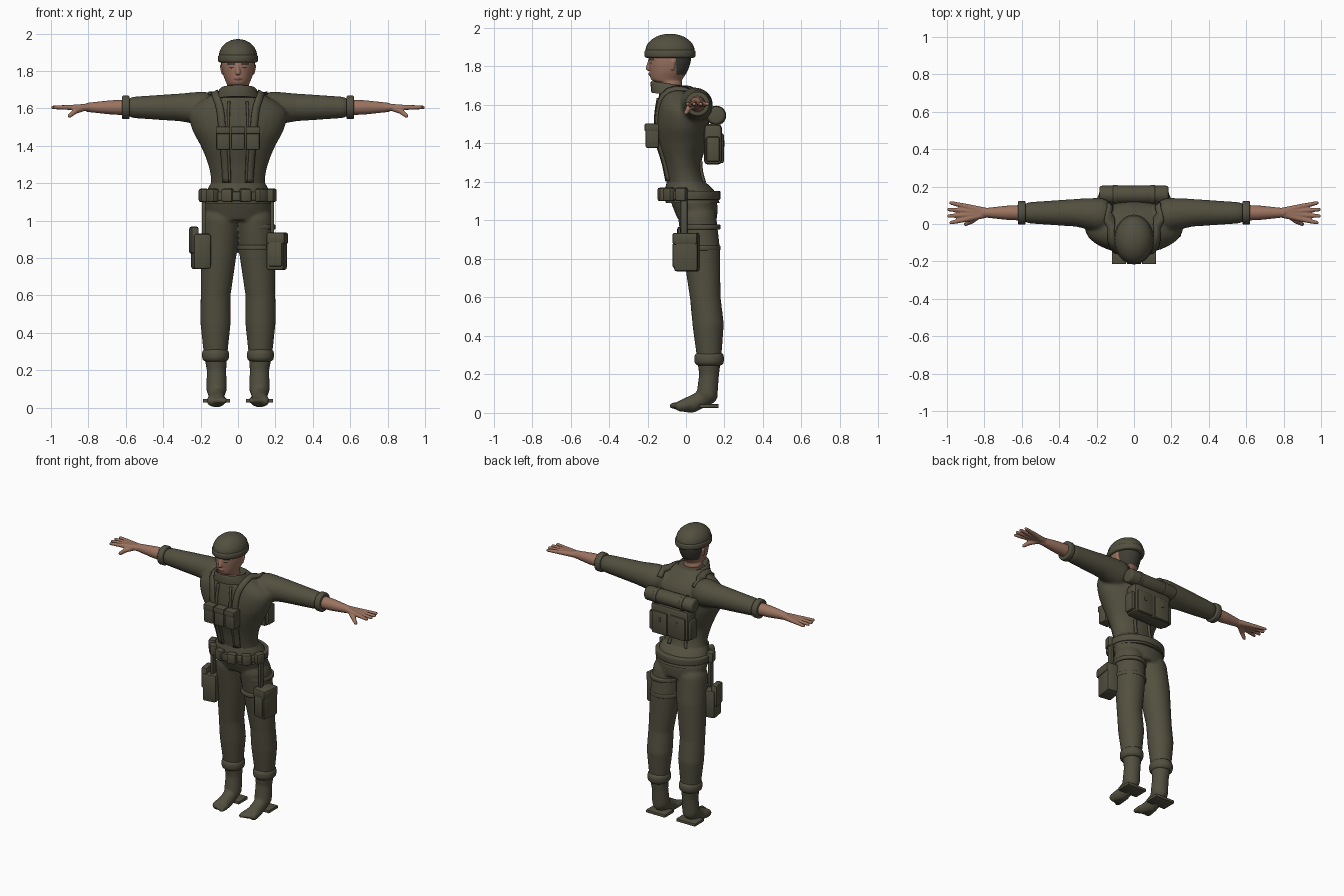
import bpy, bmesh, math
from mathutils import Vector, Matrix

old = bpy.data.objects.get("Cube")
if old:
    bpy.data.objects.remove(old, do_unlink=True)


def material(name, *rgb):
    mat = bpy.data.materials.new(name)
    mat.use_nodes = True
    mat.diffuse_color = (*rgb, 1)
    mat.node_tree.nodes["Principled BSDF"].inputs["Base Color"].default_value = (*rgb, 1)
    return mat


OLIVE = material("olive cloth", .085, .079, .05)
SKIN = material("skin", .33, .17, .115)
HAIR = material("dark hair", .05, .046, .036)
LIPS = material("lips", .24, .1, .075)
SIDES = (("left", 1), ("right", -1))
ARM_Y, ARM_Z = .06, 1.605
HEAD_Y = -.083
made = []

# Directions of a unit ball, shared by all rounded limbs
ball = bmesh.new()
bmesh.ops.create_icosphere(ball, subdivisions=3, radius=1)
BALL = [v.co.copy() for v in ball.verts]
ball.free()


def spline(rows, steps):
    """Catmull-Rom interpolation of a list of tuples."""
    out = []
    for i in range(len(rows) - 1):
        a, b, c, d = [Vector(rows[max(0, min(len(rows) - 1, i + k))]) for k in (-1, 0, 1, 2)]
        for s in range(steps):
            t = s / steps
            out.append(b + (c - a) * (t / 2) + (a * 2 - b * 5 + c * 4 - d) * (t * t / 2)
                       + (b * 3 - a - c * 3 + d) * (t * t * t / 2))
    return out + [Vector(rows[-1])]


def loft(bm, rows, steps=4, sides=32):
    """Stack of ellipses given as (height, centre y, radius x, radius y)."""
    rings = []
    for z, y, rx, ry in spline(rows, steps):
        angles = [math.tau * k / sides for k in range(sides)]
        rings.append([bm.verts.new((rx * math.cos(a), y + ry * math.sin(a), z)) for a in angles])
    for low, high in zip(rings, rings[1:]):
        for k in range(sides):
            n = (k + 1) % sides
            bm.faces.new((low[k], low[n], high[n], high[k]))
    bm.faces.new(rings[0])
    bm.faces.new(rings[-1])


def limb(bm, side, *balls):
    """Rounded limb through balls given as (x, y, z, radius)."""
    for pair in zip(balls, balls[1:]):
        verts = []
        for x, y, z, radius in pair:
            verts += [bm.verts.new(Vector((x * side, y, z)) + d * radius) for d in BALL]
        bmesh.ops.convex_hull(bm, input=verts)
        inside = [v for v in verts if not v.link_faces]
        bmesh.ops.delete(bm, geom=inside, context="VERTS")


def finish(bm, name, mat=OLIVE):
    bmesh.ops.recalc_face_normals(bm, faces=bm.faces)
    mesh = bpy.data.meshes.new(name)
    bm.to_mesh(mesh)
    bm.free()
    ob = bpy.data.objects.new(name, mesh)
    bpy.context.collection.objects.link(ob)
    mesh.materials.append(mat)
    made.append(ob)
    return ob


def fuse(bm, name, mat, voxel, rounds):
    """Blend overlapping forms into one skin."""
    ob = finish(bm, name, mat)
    remesh = ob.modifiers.new("blend", "REMESH")
    remesh.mode, remesh.voxel_size = "VOXEL", voxel
    relax = ob.modifiers.new("relax", "SMOOTH")
    relax.factor, relax.iterations = .5, rounds
    graph = bpy.context.evaluated_depsgraph_get()
    mesh = bpy.data.meshes.new_from_object(ob.evaluated_get(graph))
    ob.modifiers.clear()
    ob.data = mesh
    mesh.materials.clear()
    mesh.materials.append(mat)
    return ob


def box(name, place, size, turn=0, bevel=.01):
    bm = bmesh.new()
    bmesh.ops.create_cube(bm, size=1, matrix=Matrix.Diagonal((*size, 1)))
    bmesh.ops.bevel(bm, geom=bm.edges[:], offset=bevel, segments=2, affect="EDGES", profile=.5)
    ob = finish(bm, name)
    ob.location = place
    ob.rotation_euler.z = turn


def drum(name, place, size, bevel=.006, sideways=False):
    """Oval band or roll: size is radius, radius, length."""
    bm = bmesh.new()
    bmesh.ops.create_cone(bm, cap_ends=True, segments=40, radius1=1, radius2=1, depth=1,
                          matrix=Matrix.Diagonal((*size, 1)))
    rims = [e for e in bm.edges if any(len(f.verts) > 4 for f in e.link_faces)]
    bmesh.ops.bevel(bm, geom=rims, offset=bevel, segments=3, affect="EDGES", profile=.5)
    ob = finish(bm, name)
    ob.location = place
    if sideways:
        ob.rotation_euler.y = math.pi / 2


def strap(name, width, side, *points):
    """Ribbon that clings to the uniform."""
    bm = bmesh.new()
    rows = []
    for x, y, z in spline(points, 6):
        rows.append([bm.verts.new((x * side + width * k / 2, y, z)) for k in (-1, 0, 1)])
    for low, high in zip(rows, rows[1:]):
        for k in (0, 1):
            bm.faces.new((low[k], low[k + 1], high[k + 1], high[k]))
    ob = finish(bm, name)
    cling = ob.modifiers.new("cling", "SHRINKWRAP")
    cling.target, cling.offset, cling.wrap_mode = uniform, .004, "ABOVE_SURFACE"
    thick = ob.modifiers.new("thickness", "SOLIDIFY")
    thick.thickness, thick.offset = .014, 0


# Uniform: torso, sleeves, trousers and feet with toes
bm = bmesh.new()
loft(bm, [(1, .06, .16, .1), (1.1, .04, .18, .12), (1.2, 0, .145, .1), (1.3, -.02, .16, .1),
          (1.4, -.02, .2, .13), (1.5, -.02, .25, .14), (1.6, -.02, .25, .13), (1.7, -.05, .09, .08)])
for label, s in SIDES:
    limb(bm, s, (.19, .05, 1.6, .09), (.3, ARM_Y, ARM_Z, .075), (.55, ARM_Y, ARM_Z, .058))
    limb(bm, s, (.09, .06, 1, .1), (.1, .08, .85, .097), (.12, .1, .6, .08), (.12, .115, .46, .082),
         (.12, .12, .3, .065), (.115, .12, .2, .052), (.115, .11, .1, .055))
    for spread in (-.02, .025):
        limb(bm, s, (.115, .12, .09, .045), (.115, .03, .045, .045), (.115 + spread, -.03, .035, .028))
    for i in range(5):
        x, y, r = .075 + .02 * i, -.07 + .008 * i, .017 - .001 * i
        limb(bm, s, (x, y + .05, .04, r), (x, y, .037, r))
uniform = fuse(bm, "uniform", OLIVE, .009, 5)

# Bare forearms and hands, sleeve and trouser cuffs, heel plates
for label, s in SIDES:
    bm = bmesh.new()
    limb(bm, s, (.58, ARM_Y, ARM_Z, .043), (.68, ARM_Y, ARM_Z, .038), (.8, ARM_Y, ARM_Z, .025))
    for i in range(4):
        fan = i - 1.5
        knuckle = ARM_Y + .022 * fan
        limb(bm, s, (.8, ARM_Y + .006 * fan, ARM_Z, .02), (.89, knuckle, ARM_Z, .014),
             (.995 - .012 * abs(fan), knuckle + .013 * fan, ARM_Z, .01))
    limb(bm, s, (.83, .045, 1.6, .017), (.87, .015, 1.585, .015), (.9, 0, 1.56, .011))
    fuse(bm, label + "_forearm_and_hand", SKIN, .0045, 3)
    drum(label + "_sleeve_cuff", (s * .6, ARM_Y, ARM_Z), (.063, .063, .04), .008, True)
    drum(label + "_trouser_cuff", (s * .12, .12, .28), (.072, .077, .07), .025)
    box(label + "_heel_plate", (s * .115, .12, .036), (.145, .1, .02), 0, .004)

# Head with nose, mouth, ears and brow ridges
bm = bmesh.new()
loft(bm, [(1.65, -.08, .06, .06), (1.71, -.08, .06, .06), (1.73, -.1, .06, .08),
          (1.78, -.09, .08, .1), (1.85, HEAD_Y, .09, .11), (1.93, HEAD_Y, .07, .09)])
limb(bm, 1, (0, -.185, 1.84, .009), (0, -.196, 1.79, .013))
for label, s in SIDES:
    limb(bm, s, (0, -.186, 1.76, .01), (.02, -.18, 1.76, .006))
    limb(bm, s, (.01, -.183, 1.79, .009), (0, -.19, 1.79, .01))
    limb(bm, s, (.08, -.07, 1.79, .01), (.083, -.065, 1.825, .014))
    limb(bm, s, (.01, -.183, 1.838, .008), (.06, -.155, 1.838, .009))
head = fuse(bm, "head", SKIN, .0035, 3)

# Hair, brows, eyes and lips coloured by position
head.data.materials.append(HAIR)
head.data.materials.append(LIPS)
for face in head.data.polygons:
    x, y, z = abs(face.center.x), face.center.y, face.center.z
    hair = y > -.05 and z > 1.757 and x < .091
    eye = math.hypot((x - .034) / .014, (z - 1.818) / .005) < 1
    brow = .015 < x < .058 and abs(z - 1.838) < .005
    if hair or (y < -.13 and (eye or brow)):
        face.material_index = 1
    elif y < -.15 and x < .024 and abs(z - 1.76) < .007:
        face.material_index = 2

# Helmet dome with a bulging lower band
bm = bmesh.new()
dome = [math.radians(a) for a in range(0, 90, 8)]
loft(bm, [(1.88 + .09 * math.sin(a), HEAD_Y, .102 * math.cos(a), .128 * math.cos(a)) for a in dome], 1)
finish(bm, "helmet_dome")
drum("helmet_band", (0, HEAD_Y, 1.866), (.107, .133, .042), .012)

# Standing collar, higher at the front
bm = bmesh.new()
loft(bm, [(1.65, -.06, .12, .12), (1.7, -.08, .1, .105), (1.71, -.08, .09, .1), (1.66, -.08, .07, .08)], 1)
for v in bm.verts:
    v.co.z -= .14 * (v.co.y + .08)
finish(bm, "collar")

# Jacket hem, belt and belt pouches
bm = bmesh.new()
loft(bm, [(1.2, 0, .145, .1), (1.15, .02, .17, .13), (1.09, .035, .18, .14)])
finish(bm, "jacket_hem")
drum("belt", (0, .03, 1.13), (.187, .149, .045))
box("belt_buckle", (0, -.123, 1.13), (.06, .02, .05), 0, .004)
for i in range(6):
    a = math.radians(-165 + 29 * i)
    box("belt_pouch", (.19 * math.cos(a), .03 + .155 * math.sin(a), 1.135), (.06, .045, .07), a + math.pi / 2)

# Harness straps and hanging straps
for label, s in SIDES:
    strap(label + "_harness_strap", .042, s, (.13, .1, 1.64), (.13, 0, 1.7), (.1, -.16, 1.6),
          (.085, -.17, 1.4), (.075, -.12, 1.2))
    strap(label + "_inner_strap", .014, s, (.05, -.16, 1.64), (.055, -.17, 1.4), (.05, -.13, 1.2))
    strap(label + "_back_strap", .02, s, (.065, .12, 1.3), (.065, .1, 1.2))
    box(label + "_hanging_strap", (s * .183, -.01, 1.015), (.02, .035, .2), 0, .004)

# Chest magazine pouches with flaps
for x in (-.08, 0, .08):
    box("magazine_pouch", (x, -.175, 1.437), (.073, .07, .12))
    box("magazine_flap", (x, -.178, 1.483), (.077, .074, .04), 0, .007)

# Backpack with pockets and a strapped bedroll
box("backpack", (0, .14, 1.395), (.29, .095, .21), 0, .022)
drum("bedroll", (0, .157, 1.545), (.047, .048, .37), .015, True)
for label, s in SIDES:
    box(label + "_pack_pocket", (s * .068, .182, 1.375), (.118, .03, .155))
    box(label + "_pack_side_pocket", (s * .147, .14, 1.37), (.03, .07, .13))
    box(label + "_pack_buckle", (s * .068, .197, 1.4), (.02, .008, .03), 0, .003)
    drum(label + "_bedroll_strap", (s * .1, .157, 1.545), (.051, .052, .024), .003, True)

# Left thigh pouch with leg straps
box("thigh_pouch", (.207, .005, .835), (.095, .125, .2), -.15, .014)
box("thigh_pouch_flap", (.21, 0, .905), (.1, .13, .06), -.15)
box("thigh_pouch_front", (.2, -.055, .82), (.07, .02, .13), -.15, .007)
for z in (.966, .857):
    drum("thigh_strap", (.097, .073, z), (.104, .106, .026))

# Right thigh holster
box("holster", (-.198, .005, .835), (.095, .105, .19), .15, .014)
box("holster_grip", (-.236, 0, .895), (.042, .09, .145), .15, .012)

# Smooth shading that keeps hard edges
bpy.ops.object.select_all(action="DESELECT")
for ob in made:
    ob.select_set(True)
bpy.context.view_layer.objects.active = uniform
bpy.ops.object.shade_smooth_by_angle(angle=math.radians(40))
